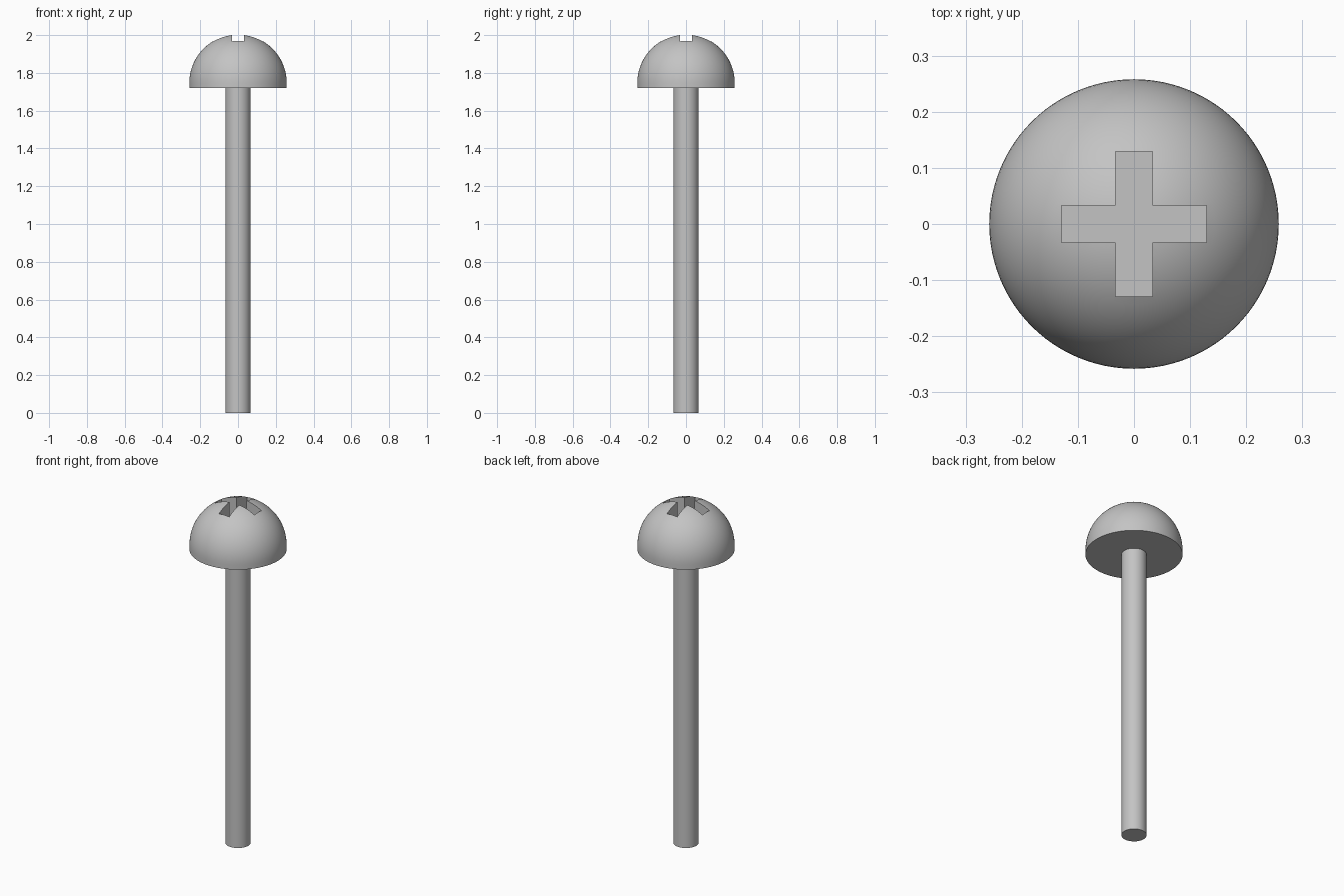
import bpy, bmesh, math
from mathutils import Matrix

default = bpy.data.objects.get("Cube")
if default:
    bpy.data.objects.remove(default, do_unlink=True)

HEAD_R, SHAFT_R = 0.258, 0.067
HEAD_Z, DOME_Z = 1.72, 1.746      # underside of head, start of dome
SLOT_LEN, SLOT_W, SLOT_Z = 0.258, 0.066, 1.87
SIDES, RINGS = 96, 24

steel = bpy.data.materials.new("grey steel")
steel.use_nodes = True
color = (0.55, 0.55, 0.55, 1)
steel.diffuse_color = color
steel.node_tree.nodes["Principled BSDF"].inputs["Base Color"].default_value = color


def add_object(name, bm):
    bmesh.ops.recalc_face_normals(bm, faces=bm.faces)
    mesh = bpy.data.meshes.new(name)
    bm.to_mesh(mesh)
    bm.free()
    mesh.materials.append(steel)
    obj = bpy.data.objects.new(name, mesh)
    bpy.context.collection.objects.link(obj)
    return obj


def lathe(name, profile):
    """Revolve (radius, height) points around the z axis."""
    bm = bmesh.new()
    verts = [bm.verts.new((r, 0, z)) for r, z in profile]
    edges = [bm.edges.new(pair) for pair in zip(verts, verts[1:])]
    bmesh.ops.spin(bm, geom=verts + edges, cent=(0, 0, 0), axis=(0, 0, 1),
                   angle=math.tau, steps=SIDES, use_duplicate=False)
    bmesh.ops.remove_doubles(bm, verts=bm.verts, dist=0.0001)
    return add_object(name, bm)


def activate(obj):
    bpy.ops.object.select_all(action="DESELECT")
    obj.select_set(True)
    bpy.context.view_layer.objects.active = obj


# Straight plain shaft
shaft = lathe("shaft", [(0, 0), (SHAFT_R, 0), (SHAFT_R, HEAD_Z), (0, HEAD_Z)])

# Domed head with a short straight rim
angles = [i / RINGS * math.pi / 2 for i in range(RINGS)]
dome = [(HEAD_R * math.cos(a), DOME_Z + HEAD_R * math.sin(a)) for a in angles]
head = lathe("head", [(0, HEAD_Z), (HEAD_R, HEAD_Z)] + dome + [(0, DOME_Z + HEAD_R)])

# Cross recess, cut by one bar in each direction
for size in ((SLOT_LEN, SLOT_W), (SLOT_W, SLOT_LEN)):
    bm = bmesh.new()
    height = 0.3
    bmesh.ops.create_cube(bm, size=1, matrix=Matrix.Translation((0, 0, SLOT_Z + height / 2))
                          @ Matrix.Diagonal((*size, height, 1)))
    cutter = add_object("slot_cutter", bm)
    cutter.hide_render = True
    cut = head.modifiers.new("cross_slot", "BOOLEAN")
    cut.operation, cut.solver, cut.object = "DIFFERENCE", "EXACT", cutter
    activate(head)
    bpy.ops.object.modifier_apply(modifier=cut.name)
    bpy.data.objects.remove(cutter, do_unlink=True)

# Smooth round surfaces, crisp rims and slot edges
for obj in (shaft, head):
    activate(obj)
    bpy.ops.object.shade_smooth_by_angle(angle=math.radians(30))
